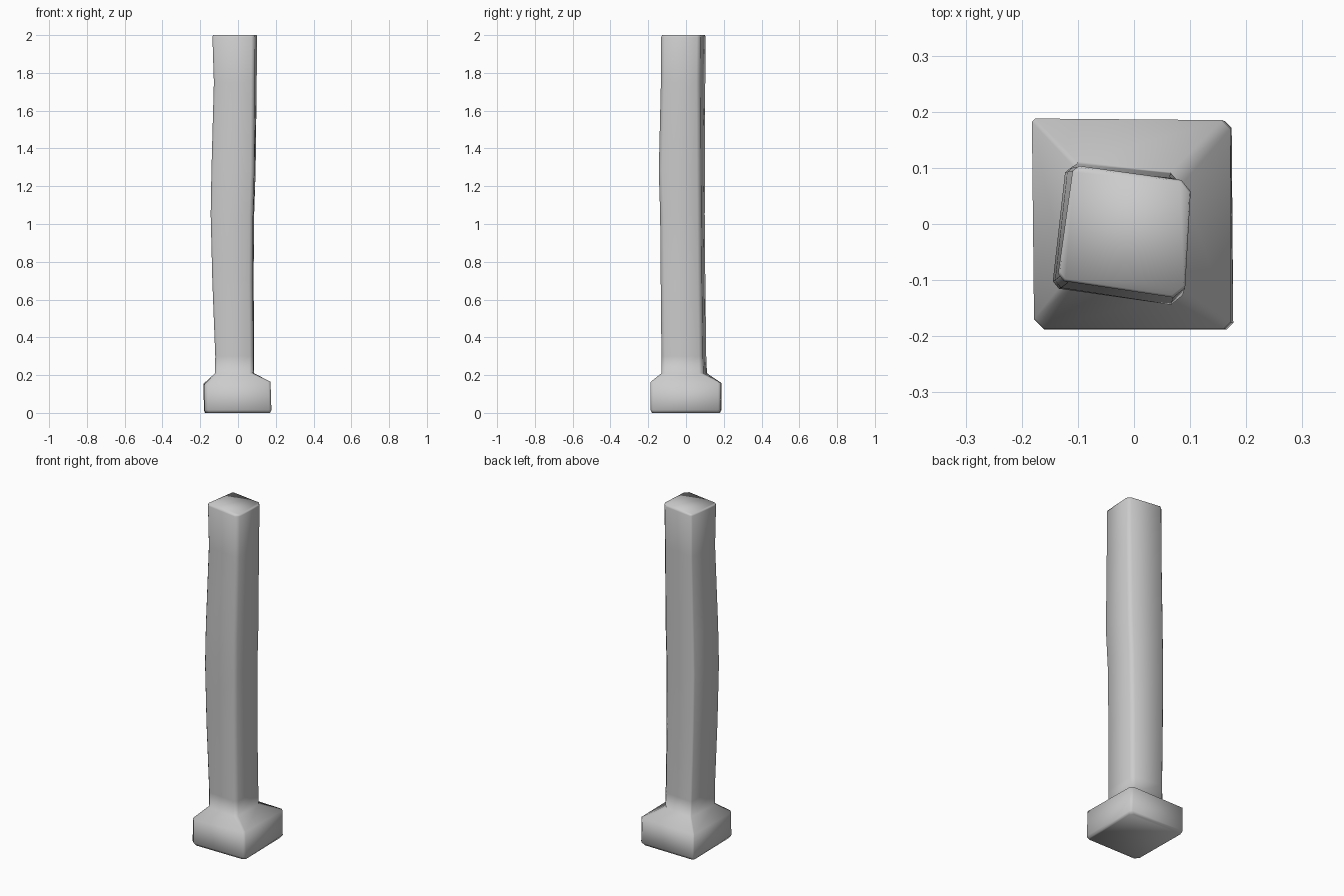
import bpy, bmesh
from mathutils import Vector

if "Cube" in bpy.data.objects:
    bpy.data.objects.remove(bpy.data.objects["Cube"])


def ring(bm, z, corners, cuts):
    """Quad ring with cut corners; each corner is (x, y) or (x, y, z)."""
    pts = [Vector((*c, z)) if len(c) == 2 else Vector(c) for c in corners]
    verts = []
    for i, p in enumerate(pts):
        for q in (pts[i - 1], pts[(i + 1) % 4]):
            verts.append(bm.verts.new(p + (q - p).normalized() * cuts[i]))
    return verts


def loft(name, levels):
    """Skin a stack of rings and cap both ends."""
    bm = bmesh.new()
    rings = [ring(bm, *lv) for lv in levels]
    for a, b in zip(rings, rings[1:]):
        n = len(a)
        for i in range(n):
            j = (i + 1) % n
            bm.faces.new((a[i], a[j], b[j], b[i]))
    bm.faces.new(rings[0][::-1])
    bm.faces.new(rings[-1])
    bmesh.ops.recalc_face_normals(bm, faces=bm.faces)
    for f in bm.faces:
        f.smooth = True
    mesh = bpy.data.meshes.new(name)
    bm.to_mesh(mesh)
    bm.free()
    obj = bpy.data.objects.new(name, mesh)
    bpy.context.collection.objects.link(obj)
    return obj


# Hand-hewn post on its flared foot, corners ordered FL, FR, BR, BL
soft = (.012, .02, .02, .008)
loft("wooden_post", [
    # foot block
    (0.0, [(-.17, -.18), (.17, -.18), (.165, .175), (-.175, .18)], (.02, .015, .02, .01)),
    (0.015, [(-.178, -.188), (.177, -.188), (.174, .183), (-.181, .188)], (.018, .012, .012, .006)),
    (0.16, [(-.178, -.187, .15), (.172, -.187, .165), (.172, .185, .16), (-.182, .188, .155)],
     (.018, .012, .015, .006)),
    # shaft
    (0.21, [(-.122, -.11), (.08, -.132), (.085, .09), (-.108, .112)], soft),
    (0.30, [(-.121, -.11), (.082, -.132), (.086, .088), (-.109, .108)], soft),
    (0.70, [(-.137, -.113), (.078, -.136), (.083, .083), (-.118, .103)], soft),
    (1.05, [(-.146, -.114), (.08, -.139), (.086, .08), (-.122, .1)], soft),
    (1.28, [(-.142, -.112), (.086, -.147), (.094, .078), (-.118, .101)], soft),
    (1.75, [(-.129, -.102), (.089, -.136), (.1, .075), (-.108, .103)], soft),
    (1.99, [(-.137, -.1), (.09, -.134), (.102, .076), (-.108, .105)], (.012, .02, .018, .01)),
    (2.0, [(-.134, -.096), (.087, -.13), (.1, .073), (-.105, .102)], (.012, .02, .018, .01)),
])
